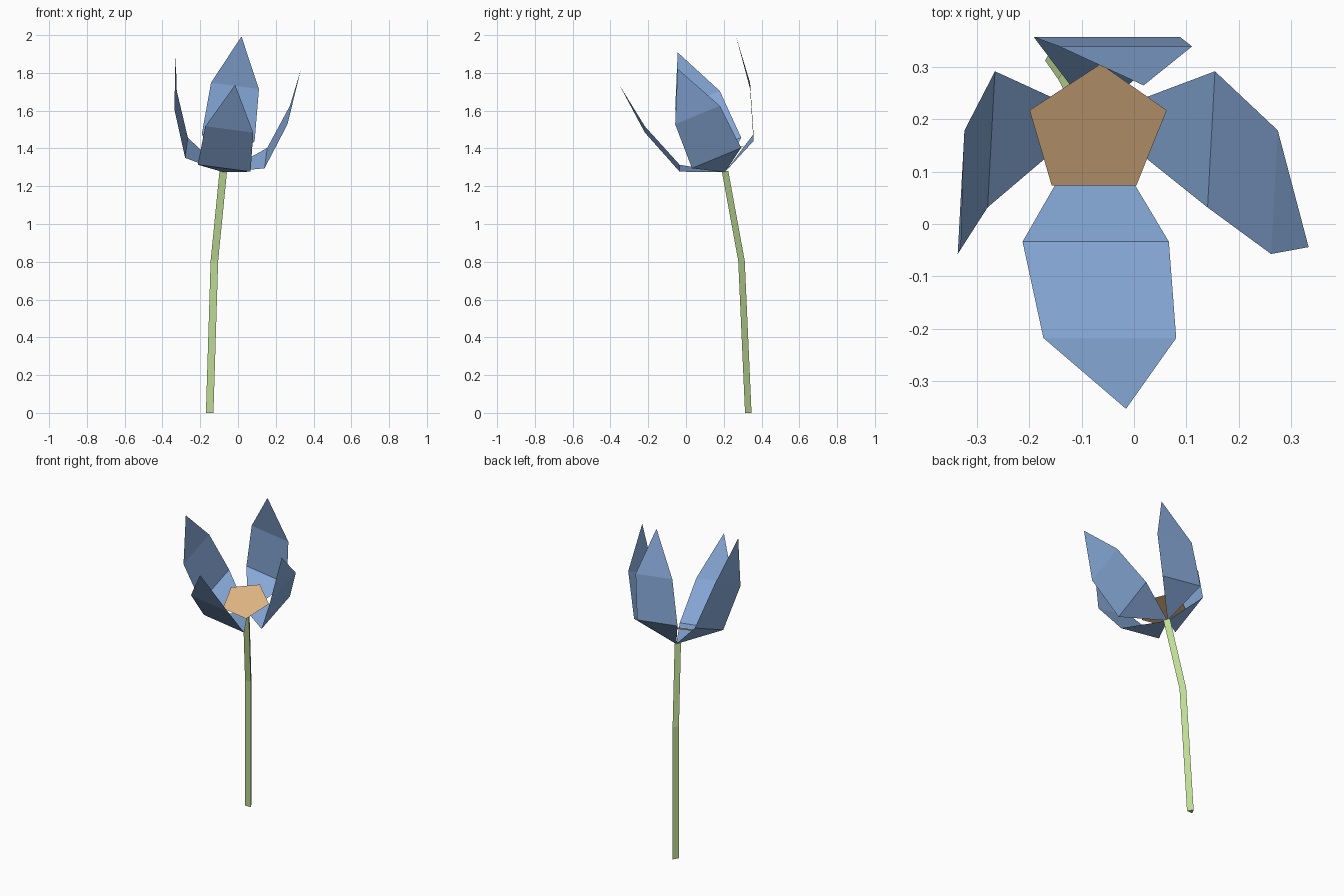
import bpy, math
from mathutils import Vector, Matrix

if "Cube" in bpy.data.objects:
    bpy.data.objects.remove(bpy.data.objects["Cube"])


def material(name, rgb):
    m = bpy.data.materials.new(name)
    m.diffuse_color = (*rgb, 1)
    m.use_nodes = True
    m.node_tree.nodes["Principled BSDF"].inputs["Base Color"].default_value = m.diffuse_color
    return m


def add_mesh(name, verts, faces, mat):
    me = bpy.data.meshes.new(name)
    me.from_pydata([tuple(v) for v in verts], [], faces)
    me.materials.append(mat)
    ob = bpy.data.objects.new(name, me)
    bpy.context.collection.objects.link(ob)
    return ob


blue = material("petal_blue", (0.25, 0.41, 0.71))
green = material("stem_green", (0.53, 0.73, 0.31))
tan = material("centre_tan", (0.74, 0.46, 0.23))

# Tilted frame of the flower head
x_axis = Vector((0.99, 0, -0.13)).normalized()
n_axis = x_axis.cross(Vector((0.06, 0.92, 0.38))).normalized()
y_axis = n_axis.cross(x_axis)
head = Matrix((x_axis, y_axis, n_axis)).transposed().to_4x4()
head.translation = (-0.076, 0.205, 1.274)

# Stem: triangular section swept along a bent path
path = [(-0.15, 0.324, 0), (-0.125, 0.288, 0.805), (-0.078, 0.201, 1.28)]
verts = [Vector(p) + 0.023 * Vector((math.cos(a), math.sin(a), 0))
         for p in path for a in (math.radians(90 + 120 * k) for k in range(3))]
faces = [(3 * r + k, 3 * r + (k + 1) % 3, 3 * r + 3 + (k + 1) % 3, 3 * r + 3 + k)
         for r in range(2) for k in range(3)]
add_mesh("stem", verts, faces + [(2, 1, 0), (6, 7, 8)], green)

# Petals: one folded leaf (out, half width, up) repeated around the head
low, up, tip = (0.212, 0.141, 0.112), (0.302, 0.128, 0.374), (0.335, 0, 0.646)
leaf = [(0, 0, 0), (low[0], -low[1], low[2]), low, (up[0], -up[1], up[2]), up, tip]
for i in range(4):
    turn = head @ Matrix.Rotation(i * math.pi / 2, 4, 'Z')
    add_mesh(f"petal_{i + 1}", [turn @ Vector(v) for v in leaf],
             [(0, 2, 1), (1, 2, 4, 3), (3, 4, 5)], blue)

# Flower centre: flat pentagon
ring = [head @ Vector((0.139 * math.cos(a) - 0.006, 0.139 * math.sin(a) + 0.008, 0.09))
        for a in (math.radians(90 + 72 * k) for k in range(5))]
add_mesh("flower_centre", ring, [(0, 1, 2, 3, 4)], tan)
